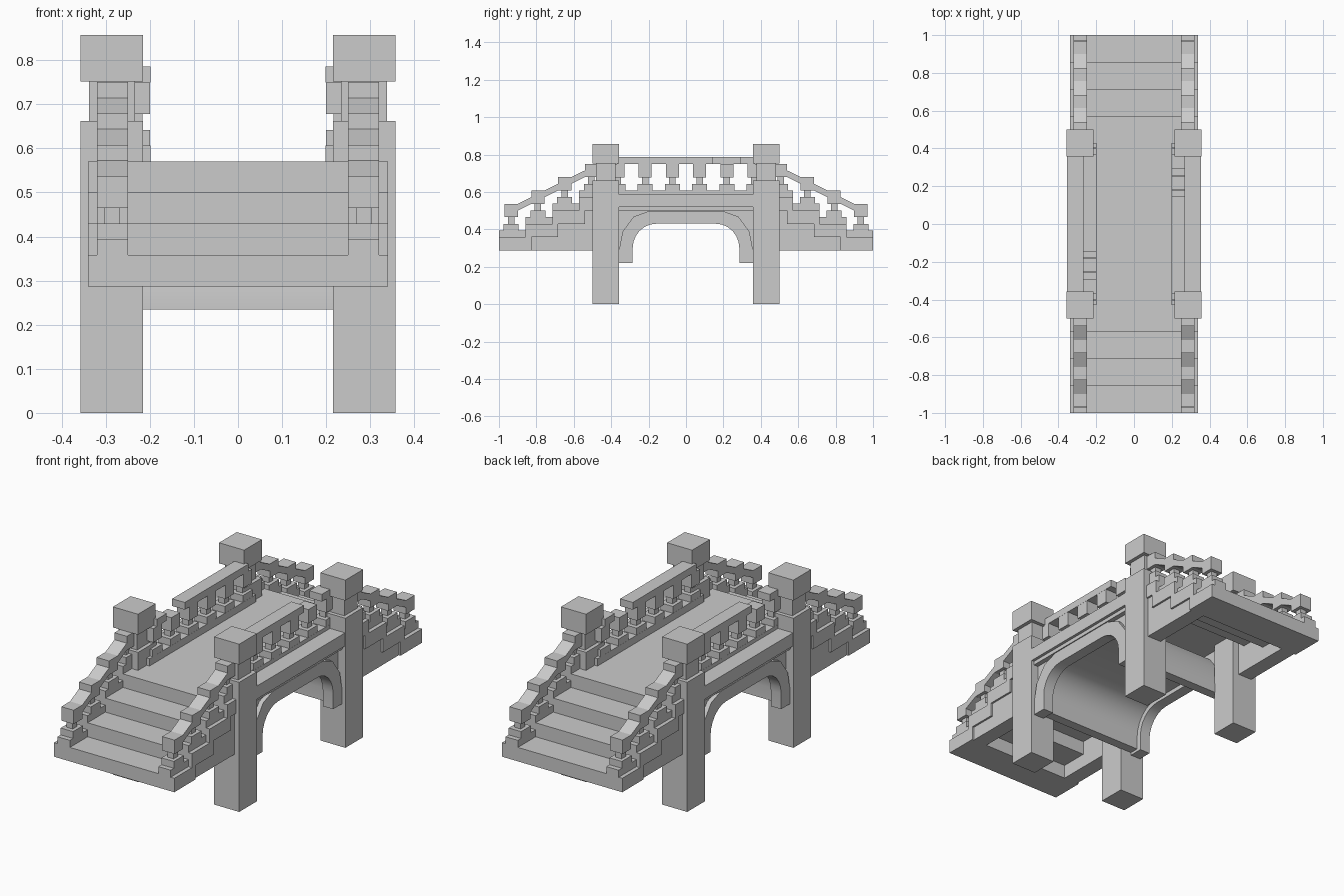
import bpy, bmesh, math
from mathutils import Vector

cube = bpy.data.objects.get("Cube")
if cube:
    bpy.data.objects.remove(cube, do_unlink=True)

stone = bpy.data.materials.new("grey stone")
stone.use_nodes = True
GREY = (0.6, 0.6, 0.6, 1)
stone.diffuse_color = GREY
stone.node_tree.nodes["Principled BSDF"].inputs["Base Color"].default_value = GREY


class Part:
    """Collects boxes and prisms into one object, optionally mirrored."""

    def __init__(self, name):
        self.name = name
        self.bm = bmesh.new()

    def prism(self, profile, x0, x1):
        """Extrude a (y, z) outline from x0 to x1."""
        face = self.bm.faces.new([self.bm.verts.new((x0, y, z)) for y, z in profile])
        result = bmesh.ops.extrude_face_region(self.bm, geom=[face])
        verts = [g for g in result["geom"] if isinstance(g, bmesh.types.BMVert)]
        bmesh.ops.translate(self.bm, verts=verts, vec=Vector((x1 - x0, 0, 0)))

    def box(self, x0, x1, y0, y1, z0, z1):
        self.prism([(y0, z0), (y1, z0), (y1, z1), (y0, z1)], x0, x1)

    def finish(self, mirror_x=False, mirror_y=False, smooth=False):
        for use, axis in ((mirror_x, 0), (mirror_y, 1)):
            if use:
                copy = bmesh.ops.duplicate(self.bm, geom=self.bm.faces[:])["geom"]
                for v in copy:
                    if isinstance(v, bmesh.types.BMVert):
                        v.co[axis] *= -1
        bmesh.ops.recalc_face_normals(self.bm, faces=self.bm.faces[:])
        mesh = bpy.data.meshes.new(self.name)
        self.bm.to_mesh(mesh)
        self.bm.free()
        mesh.materials.append(stone)
        obj = bpy.data.objects.new(self.name, mesh)
        bpy.context.collection.objects.link(obj)
        if smooth:
            bpy.ops.object.select_all(action="DESELECT")
            obj.select_set(True)
            bpy.context.view_layer.objects.active = obj
            bpy.ops.object.shade_smooth_by_angle(angle=math.radians(28))


def half_arc(cy, cz, ry, rz, n):
    return [(cy + ry * math.cos(a), cz + rz * math.sin(a))
            for a in (math.pi / 2 * i / n for i in range(n + 1))]


def both_sides(half):
    """Right half running upward, then its mirror running downward."""
    return half + [(-y, z) for y, z in reversed(half)]


TREAD, RISE, STEP_X = 0.143, 0.0713, 0.34
BASE = 0.287
RING_FOOT, VAULT_FOOT = 0.22, 0.234
DECK = 0.57

# Corner pillars: shaft, neck and cap
pillars = Part("pillars")
for z0, z1, inset in ((0, 0.662, 0), (0.662, 0.752, 0.019), (0.752, 0.857, 0)):
    pillars.box(0.215 + inset, 0.357 - inset, -0.5 + inset, -0.357 - inset, z0, z1)
pillars.finish(True, True)

# Raised rings around the openings, the thinner vault between them, walls above
outer = half_arc(0.2, 0.28, 0.16, 0.217, 3)
ring = Part("arch_rings")
ring_inner = half_arc(0.16, 0.30, 0.125, 0.13, 6)
ring.prism(both_sides([(0.36, RING_FOOT)] + outer)
           + both_sides([(0.285, RING_FOOT)] + ring_inner)[::-1], 0.28, 0.338)
ring.finish(mirror_x=True, smooth=True)
vault = Part("vault")
vault_inner = half_arc(0.17, 0.30, 0.14, 0.152, 6)
vault.prism(both_sides([(0.36, VAULT_FOOT)] + outer)
            + both_sides([(0.31, VAULT_FOOT)] + vault_inner)[::-1], -0.3, 0.3)
vault.finish(smooth=True)
wall = Part("spandrel_walls")
wall.prism([(-0.36, 0.53), (0.36, 0.53)] + both_sides(outer), 0.25, 0.315)
wall.finish(mirror_x=True)

# Deck and its projecting side beams
deck = Part("deck")
deck.box(-STEP_X, STEP_X, -0.571, 0.571, 0.5, DECK)
deck.finish()
beams = Part("side_beams")
beams.box(0.22, 0.355, -0.36, 0.36, 0.52, 0.587)
beams.finish(mirror_x=True)

# Stair slabs resting on recessed side walls that reach down to the stair base
stairs = Part("stairs")
panels = Part("stair_side_walls")
for i in range(3):
    y, z = -1 + TREAD * i, BASE + RISE * i
    stairs.box(-STEP_X, STEP_X, y, y + TREAD + 0.03, z, z + RISE)
    if i:
        panels.box(0.25, 0.33, y, y + TREAD, BASE, z + 0.01)
panels.box(0.25, 0.33, -0.571, -0.45, BASE, DECK - 0.06)
stairs.finish(mirror_y=True)
panels.finish(True, True)


# One baluster: lower plinth block, neck and head, standing on z
def baluster(part, cx, cy, z):
    for half, dx, z0, z1 in ((0.04, 0.035, 0, 0.035), (0.0175, 0.0175, 0.035, 0.071),
                             (0.035, 0.035, 0.071, 0.142)):
        part.box(cx - dx, cx + dx, cy - half, cy + half, z + z0, z + z1)


# Stair balustrades: plinth, baluster and a sloping rail on every step
stair_rail = Part("stair_balustrades")
for i in range(4):
    y, z = -1 + TREAD * i, BASE + RISE * (i + 1)
    stair_rail.box(0.25, 0.32, y, min(y + TREAD, -0.45), z - 0.01, z + 0.036)
    cy = y + TREAD / 2 - 0.006
    baluster(stair_rail, 0.285, cy, z + 0.036)
    if i < 3:
        top, a, b = z + 0.178, cy + 0.035, cy + TREAD - 0.035
        stair_rail.prism([(a, top - 0.036), (b, top), (b, top + 0.036), (a, top)], 0.25, 0.32)
stair_rail.finish(True, True)

# Deck balustrades: long plinth, balusters and a handrail with one missing length
SPACING = 0.1455
for side, name in ((1, "left_deck_balustrade"), (-1, "right_deck_balustrade")):
    rail = Part(name)
    x0, x1 = sorted((side * 0.199, side * 0.27))
    rail.box(x0, x1, -0.43, 0.43, DECK - 0.01, 0.607)
    for start, end in ((-0.37, SPACING), (2 * SPACING, 0.37)):
        rail.box(x0, x1, *sorted((side * start, side * end)), 0.749, 0.786)
    for i in range(6):
        baluster(rail, (x0 + x1) / 2, (i - 2.5) * SPACING, 0.607)
    rail.finish()
